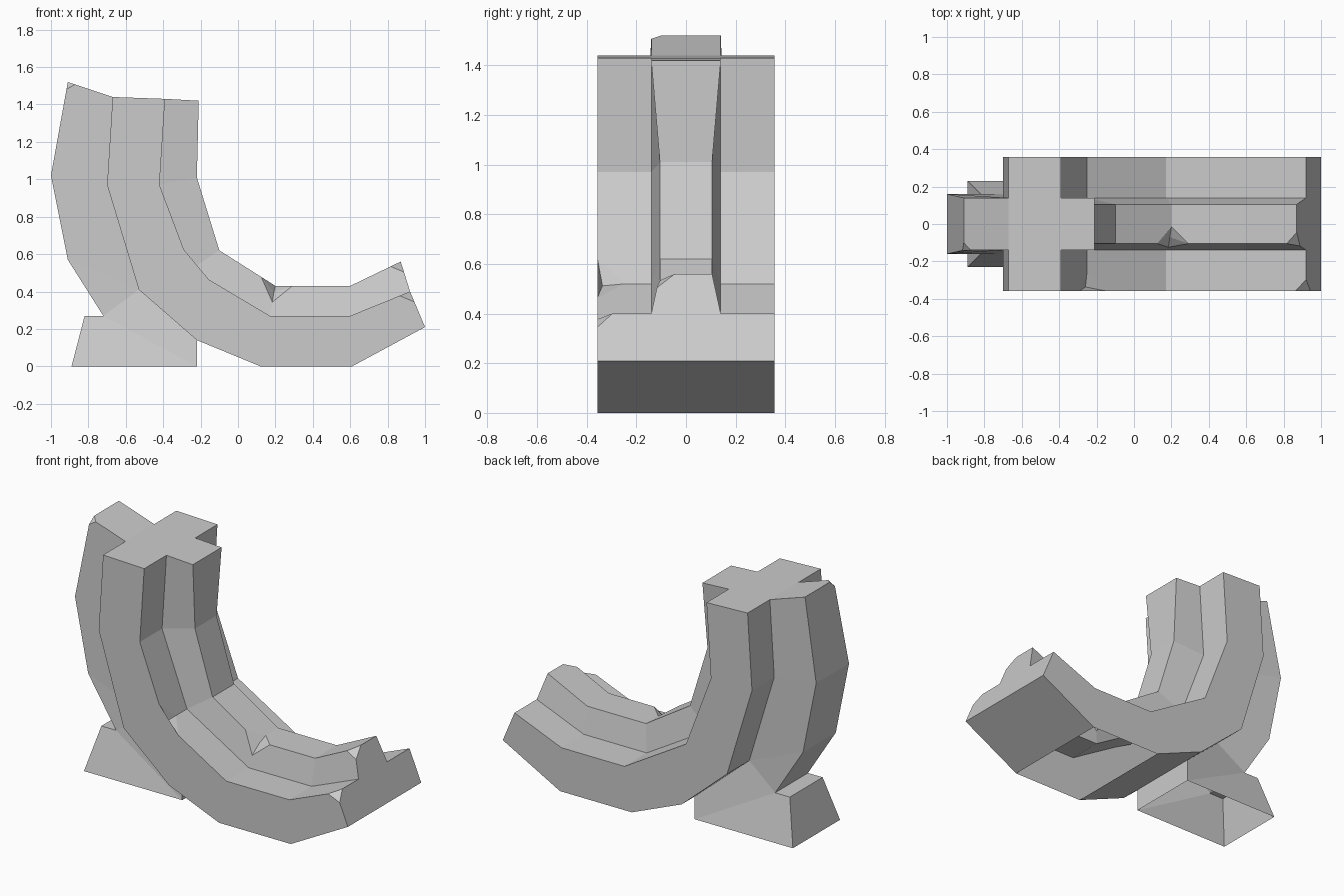
import bpy
import bmesh
from mathutils import Vector

cube = bpy.data.objects.get("Cube")
if cube:
    bpy.data.objects.remove(cube)

grey = bpy.data.materials.new("plain grey")
grey.use_nodes = True
colour = (0.6, 0.6, 0.6, 1)
grey.diffuse_color = colour
grey.node_tree.nodes["Principled BSDF"].inputs["Base Color"].default_value = colour


def at(path, y):
    """Place an (x, z) path, or (x, z, half width) path, on one side."""
    return [Vector((p[0], y * (p[2] if len(p) > 2 else 1), p[1])) for p in path]


def face(bm, points):
    return bm.faces.new([bm.verts.new(p) for p in points])


def strip(bm, a, b):
    for i in range(len(a) - 1):
        face(bm, (a[i], a[i + 1], b[i + 1], b[i]))


def weld(bm):
    bmesh.ops.remove_doubles(bm, verts=bm.verts, dist=0.0005)
    bmesh.ops.recalc_face_normals(bm, faces=bm.faces)


def chip(bm, point, size, depth=0):
    """Cut one corner off and optionally push the cut inward."""
    vert = min(bm.verts, key=lambda v: (v.co - Vector(point)).length)
    cut = bmesh.ops.bevel(bm, geom=[vert], offset=size, segments=1,
                          affect='VERTICES', clamp_overlap=True)
    if depth and cut["faces"]:
        normal = cut["faces"][0].normal.copy()
        poked = bmesh.ops.poke(bm, faces=cut["faces"])
        for v in poked["verts"]:
            v.co -= normal * depth


def finish(bm, name):
    mesh = bpy.data.meshes.new(name)
    bm.to_mesh(mesh)
    bm.free()
    mesh.materials.append(grey)
    bpy.context.collection.objects.link(bpy.data.objects.new(name, mesh))


# Curved beam: wide band with a raised tapering rib on its inside
outer = [(-.67, 1.44), (-.70, .97), (-.53, .41), (-.22, .14),
         (.12, 0), (.61, 0), (1, .21)]
inner = [(-.39, 1.43), (-.42, .97), (-.25, .52), (.17, .27), (.60, .27), (.92, .40)]
crest = [(-.21, 1.42, .14), (-.22, 1.01, .105), (-.10, .62, .105),
         (.20, .43, .105), (.60, .43, .105), (.87, .56, .105)]
WIDE, RIB = .357, .14

bm = bmesh.new()
# The flat underside resting on the ground stays open
for part in (outer[:5], outer[5:]):
    strip(bm, at(part, -WIDE), at(part, WIDE))
for s in (-1, 1):
    face(bm, at(outer + inner[::-1], s * WIDE))
    strip(bm, at(inner, s * WIDE), at(inner, s * RIB))
    strip(bm, at(inner, s * RIB), at(crest, s))
strip(bm, at(crest, -1), at(crest, 1))
for end in (0, -1):
    half = [at([outer[end]], 1)[0], at([inner[end]], 1)[0],
            at([inner[end]], 1)[0], at([crest[end]], 1)[0]]
    for p, y in zip(half, (WIDE, WIDE, RIB, crest[end][2])):
        p.y = y
    face(bm, half + [Vector((p.x, -p.y, p.z)) for p in half[::-1]])
weld(bm)
# Chipped corners on the front side
chip(bm, (-.25, -WIDE, .52), .11, .04)
chip(bm, (.20, -.105, .43), .09, .03)
chip(bm, (.92, -WIDE, .40), .06)
chip(bm, (.87, -.105, .56), .06)
finish(bm, "curved_beam")

# Rear spine flowing down into a flared foot that is open underneath
back = [(-.91, 1.52, .14), (-1, 1.02, .16), (-.91, .57, .16),
        (-.72, .27, .16), (-.82, .27, .16), (-.89, 0, .23)]
root = [(-.67, 1.44, .14), (-.70, .97, .14), (-.53, .41, .14)]
toe = [(-.22, 0, .23), (-.22, .14, .23)]
bm = bmesh.new()
strip(bm, at(back, -1), at(back, 1))
strip(bm, at(toe, -1), at(toe, 1))
top = [back[0], root[0]]
strip(bm, at(top, -1), at(top, 1))
for s in (-1, 1):
    strip(bm, at(root, s), at(back[:3], s))
    for side in ((back[2], back[3], root[2]), (back[3], back[4], back[5]),
                 (back[3], back[5], toe[0]), (back[3], toe[0], toe[1], root[2])):
        face(bm, at(side, s))
weld(bm)
chip(bm, (-.91, -.14, 1.52), .04)
finish(bm, "rear_spine_and_foot")
